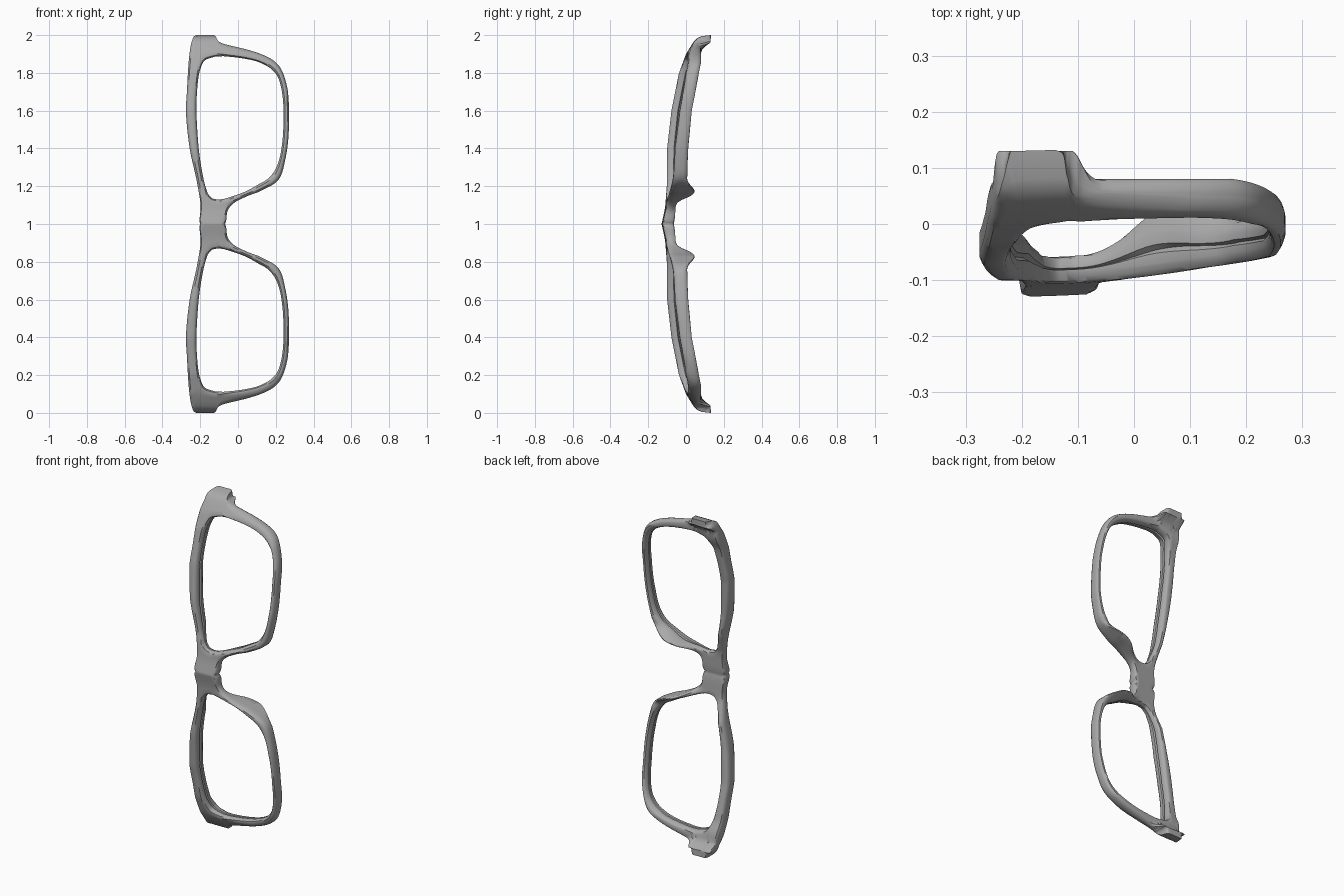
import bpy, bmesh, math
from mathutils import Vector

cube = bpy.data.objects.get("Cube")
if cube:
    bpy.data.objects.remove(cube, do_unlink=True)

# Paired outline points of one half: outer x, outer height, lens opening x, height
OUTLINE = [
    (-.07, 0, -.125, .133), (-.055, .07, -.1, .13), (-.02, .112, -.06, .137),
    (.05, .148, .035, .17), (.125, .177, .1, .205), (.215, .235, .17, .25),
    (.25, .34, .215, .33), (.268, .475, .237, .46), (.268, .66, .24, .63),
    (.25, .765, .22, .755), (.215, .84, .18, .817), (.155, .885, .11, .857),
    (.06, .92, .03, .876), (-.07, .952, -.06, .887), (-.105, .97, -.09, .888),
    (-.12, .995, -.11, .887), (-.14, 1, -.125, .885), (-.22, 1, -.17, .87),
    (-.245, .965, -.19, .845), (-.26, .87, -.207, .79), (-.27, .71, -.217, .7),
    (-.275, .58, -.22, .59), (-.255, .395, -.208, .4), (-.22, .235, -.185, .25),
    (-.198, .1, -.165, .175), (-.2, 0, -.155, .155), (-.13, 0, -.14, .138),
]
# Depth of the front and back surfaces by height
FRONT = [(0, -.13), (.08, -.112), (.2, -.102), (.4, -.1), (.6, -.077), (.8, -.037),
         (.9, 0), (.965, .04), (.985, .06), (.995, .085), (1, .13)]
BACK = [(0, -.065), (.15, -.03), (.26, .008), (.4, .012), (.6, .03), (.8, .07),
        (.86, .083), (.92, .08)]
TAB_LOW = .965
STEPS = 7
ACROSS = [0, .06, .15, .3, .5, .7, .85, .94, 1]


def smooth(a, b, v):
    t = min(max((v - a) / (b - a), 0), 1)
    return t * t * (3 - 2 * t)


def lookup(table, v):
    for (a, p), (b, q) in zip(table, table[1:]):
        if v <= b:
            return p + (q - p) * (v - a) / (b - a)
    return table[-1][1]


def spline(points):
    """Closed Catmull-Rom curve through the paired points."""
    n = len(points)
    for i in range(n):
        a, b, c, d = (Vector(points[(i + k) % n]) for k in (-1, 0, 1, 2))
        for j in range(STEPS):
            t = j / STEPS
            v = (2 * b + (c - a) * t + (2 * a - 5 * b + 4 * c - d) * t ** 2
                 + (3 * b - a - 3 * c + d) * t ** 3) / 2
            v[1] = min(max(v[1], 0), 1)
            if b[1] == 0 and c[1] == 0:
                v[1] = 0
            yield v


def front_depth(x, u):
    return lookup(FRONT, u) + .17 * (x + .25) ** 2


def back_depth(x, u, t):
    y = lookup(BACK, u) - .06 * (.25 - x) * (1 - smooth(.8, .92, u))
    y += .02 * (1 - smooth(0, .15, u))
    # nose pad swelling, then the backward bend of the hinge tab
    pad = math.exp(-((u - .165) / .05) ** 2) * smooth(-.1, .05, x)
    y += .095 * pad * (.4 + .6 * t)
    tab = smooth(.925, TAB_LOW, u) * (1 - smooth(-.11, -.06, x))
    return y + (.13 - y) * tab


def section(v):
    """Closed loop of points around the rim at one outline sample."""
    outer, inner = Vector(v[:2]), Vector(v[2:])
    width = (outer - inner).length
    on_plane = max(0, min(outer.x + .2, -.07 - outer.x)) if outer.y < .001 else 0

    def point(t, s, groove=0):
        p = inner.lerp(outer, t + groove / width)
        x, u = p
        edge = min(t * width, (1 - t) * width + on_plane)
        bevel = .02 * max(0, 1 - edge / .014) ** 2
        low = u - max(0, u - TAB_LOW)
        f, b = front_depth(x, u), back_depth(x, low, t)
        bevel *= 1 - smooth(.94, .98, u)
        f, b = f + bevel, b - bevel
        return Vector((x, f + (b - f) * s, u + (low - u) * s))

    loop = [point(t, 0) for t in ACROSS]
    loop += [point(1, s) for s in (.3, .6)]
    loop += [point(t, 1) for t in reversed(ACROSS)]
    # lens groove on the inner wall
    loop += [point(0, .65), point(0, .5, .01), point(0, .35)]
    return loop


# Spectacle frame: one swept half, mirrored across the bridge
bm = bmesh.new()
rings = [[bm.verts.new(p) for p in section(v)] for v in spline(OUTLINE)]
for r, ring in enumerate(rings):
    nxt = rings[(r + 1) % len(rings)]
    for k in range(len(ring)):
        m = (k + 1) % len(ring)
        bm.faces.new((ring[k], ring[m], nxt[m], nxt[k]))
caps = [f for f in bm.faces if all(abs(v.co.z) < .0001 for v in f.verts)]
bmesh.ops.delete(bm, geom=caps, context='FACES')
bmesh.ops.remove_doubles(bm, verts=bm.verts[:], dist=.0002)
bmesh.ops.recalc_face_normals(bm, faces=bm.faces[:])
mesh = bpy.data.meshes.new("spectacle_frame")
bm.to_mesh(mesh)
bm.free()

frame = bpy.data.objects.new("spectacle_frame", mesh)
frame.location.z = 1
bpy.context.collection.objects.link(frame)
mirror = frame.modifiers.new("mirror_halves", 'MIRROR')
mirror.use_axis = (False, False, True)
mirror.merge_threshold = .001

# Plain grey plastic
grey = bpy.data.materials.new("grey_plastic")
grey.use_nodes = True
colour = (.4, .4, .4, 1)
grey.diffuse_color = colour
grey.node_tree.nodes["Principled BSDF"].inputs["Base Color"].default_value = colour
mesh.materials.append(grey)

bpy.context.view_layer.objects.active = frame
frame.select_set(True)
bpy.ops.object.shade_smooth_by_angle(angle=math.radians(40))
